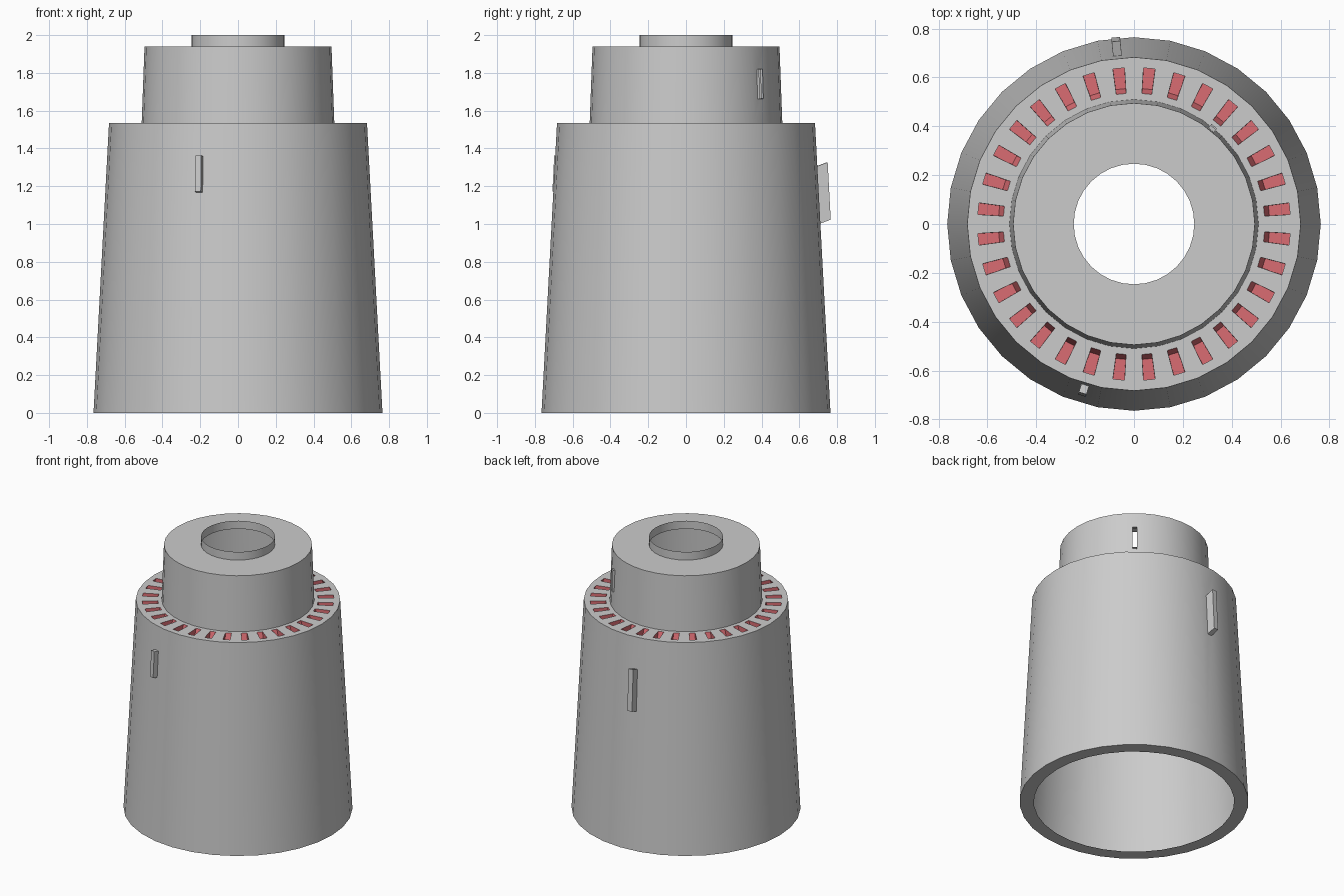
import bpy, bmesh
from math import sin, cos, pi, radians
from mathutils import Vector

SIDES = 32

cube = bpy.data.objects.get("Cube")
if cube:
    bpy.data.objects.remove(cube, do_unlink=True)


def material(name, rgb):
    mat = bpy.data.materials.new(name)
    mat.use_nodes = True
    mat.diffuse_color = (*rgb, 1)
    mat.node_tree.nodes["Principled BSDF"].inputs["Base Color"].default_value = (*rgb, 1)
    return mat


GREY = material("light grey", (0.6, 0.6, 0.6))
RED = material("vent red", (0.7, 0.15, 0.17))


def punch(bm, face, u, v, out, up, cap=True, mat=0):
    """Frame a smaller panel inside a wall face and push it out or down."""
    a, b, c, d = face.verts[:]
    corners = [a, b, c, d]

    def point(s, t):
        return a.co.lerp(b.co, s).lerp(d.co.lerp(c.co, s), t)

    centre = face.calc_center_median()
    shift = Vector((centre.x, centre.y, 0)).normalized() * out + Vector((0, 0, up))
    spots = [point(s, t) for s, t in ((u, v[0]), (1 - u, v[0]), (1 - u, v[1]), (u, v[1]))]
    rim = [bm.verts.new(p) for p in spots]
    end = [bm.verts.new(p + shift) for p in spots]
    bm.faces.remove(face)
    for i in range(4):
        j = (i + 1) % 4
        bm.faces.new((corners[i], corners[j], rim[j], rim[i]))
        bm.faces.new((rim[i], rim[j], end[j], end[i])).material_index = mat
    if cap:
        bm.faces.new(end).material_index = mat


def lathe(name, profile, features=None):
    """Turn a profile into a shell; features act on the faces of its last band."""
    bm = bmesh.new()
    rings = [[bm.verts.new((r * cos(2 * pi * i / SIDES), r * sin(2 * pi * i / SIDES), z))
              for i in range(SIDES)] for r, z in profile]
    for low, high in zip(rings, rings[1:]):
        band = [bm.faces.new((low[i], low[(i + 1) % SIDES], high[(i + 1) % SIDES], high[i]))
                for i in range(SIDES)]
    for index, options in (features or {}).items():
        punch(bm, band[index], **options)
    mesh = bpy.data.meshes.new(name)
    bm.to_mesh(mesh)
    bm.free()
    mesh.materials.append(GREY)
    mesh.materials.append(RED)
    obj = bpy.data.objects.new(name, mesh)
    bpy.context.collection.objects.link(obj)
    bpy.ops.object.select_all(action="DESELECT")
    obj.select_set(True)
    bpy.context.view_layer.objects.active = obj
    bpy.ops.object.shade_smooth_by_angle(angle=radians(25))
    return obj


# Tapered lower housing with a bottom flange, a front tab and a larger back tab
lathe("lower_housing", [(0.67, 0), (0.765, 0), (0.683, 1.535)], {
    22: dict(u=0.38, v=(0.76, 0.885), out=0.035, up=0.005),
    8: dict(u=0.37, v=(0.652, 0.85), out=0.06, up=0.022),
})

# Flat shoulder with one sunken red vent per side
vent = dict(u=0.31, v=(0.23, 0.84), out=0.02, up=-0.05, mat=1)
lathe("vent_ring", [(0.683, 1.535), (0.51, 1.535)], {i: vent for i in range(SIDES)})

# Upper housing with an open, framed slot
lathe("upper_housing", [(0.51, 1.535), (0.495, 1.94)], {
    4: dict(u=0.35, v=(0.31, 0.7), out=0.015, up=0.003, cap=False),
})

# Top plate with an open collar
lathe("top_collar", [(0.495, 1.94), (0.247, 1.94), (0.247, 2.0)])
